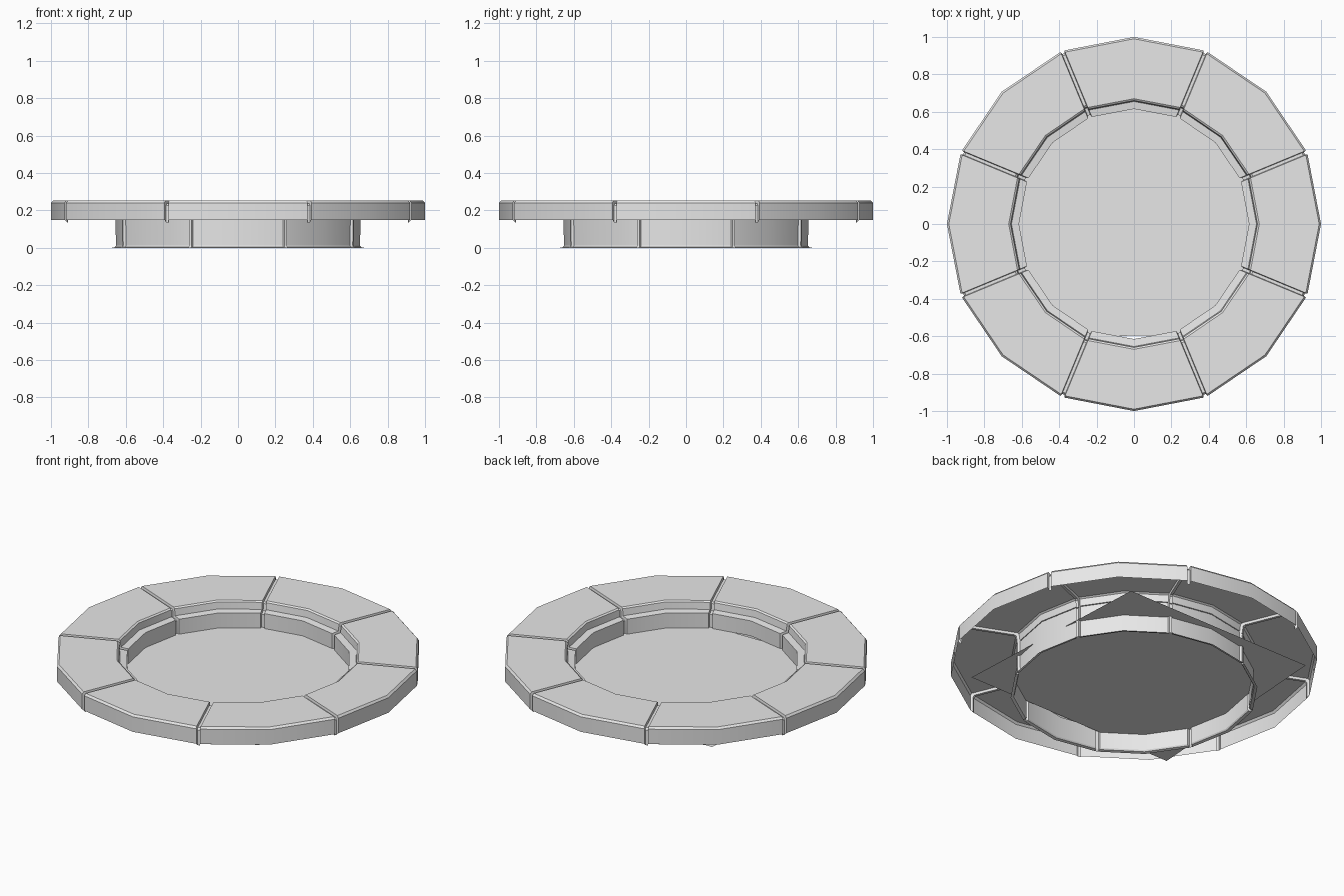
import bpy
import bmesh
import math

if "Cube" in bpy.data.objects:
    bpy.data.objects.remove(bpy.data.objects["Cube"], do_unlink=True)

stone = bpy.data.materials.new("light_grey_stone")
stone.use_nodes = True
GREY = (0.8, 0.8, 0.8, 1)
stone.diffuse_color = GREY
stone.node_tree.nodes["Principled BSDF"].inputs["Base Color"].default_value = GREY

SIDES = 16
HALF_GAP = 0.011


def finish(name, bm):
    mesh = bpy.data.meshes.new(name)
    bm.to_mesh(mesh)
    bm.free()
    mesh.materials.append(stone)
    obj = bpy.data.objects.new(name, mesh)
    bpy.context.collection.objects.link(obj)
    return obj


def stations():
    """Angle, sideways shift and groove flag; every other corner is a groove."""
    for i in range(SIDES):
        angle = math.tau * i / SIDES
        if i % 2 == 0:
            yield angle, 0, False
        else:
            yield angle, -HALF_GAP, False
            yield angle, -HALF_GAP * 0.7, True
            yield angle, HALF_GAP * 0.7, True
            yield angle, HALF_GAP, False


def grooved_ring(name, profile):
    """Sweep points (radius, height, groove radius shift, groove height shift)."""
    bm = bmesh.new()
    rows = []
    for angle, side, groove in stations():
        c, s = math.cos(angle), math.sin(angle)
        row = []
        for r, z, dr, dz in profile:
            if groove:
                r, z = r + dr, z + dz
            row.append(bm.verts.new((r * c - side * s, r * s + side * c, z)))
        rows.append(row)
    for a, b in zip(rows, rows[1:] + rows[:1]):
        for k in range(len(profile) - 1):
            bm.faces.new((a[k], b[k], b[k + 1], a[k + 1]))
    obj = finish(name, bm)
    bpy.ops.object.select_all(action="DESELECT")
    obj.select_set(True)
    bpy.context.view_layer.objects.active = obj
    bpy.ops.object.shade_smooth_by_angle(angle=math.radians(30))
    return obj


# Overhanging rim, open underneath, with an inner step down to the floor
d = 0.014
grooved_ring("rim", [
    (1.0, 0.15, -d, -d),
    (1.0, 0.24, -d, -d),
    (0.99, 0.252, -d, -d),
    (0.67, 0.252, d, -d),
    (0.66, 0.245, d, -d),
    (0.655, 0.205, d, -d),
    (0.615, 0.2, d, -d),
    (0.615, 0.11, d, 0),
])

# Thin lower wall with a small flared foot
grooved_ring("base_wall", [
    (0.655, 0.2, d, -d),
    (0.653, 0.012, d, 0),
    (0.658, 0.004, d, 0),
    (0.675, 0, 0, 0),
])

# Rough four-cornered floor whose corners poke through the wall
floor = bmesh.new()
corners = [(-0.74, -0.605), (0.66, -0.59), (0.6, 0.69), (-0.65, 0.68)]
floor.faces.new([floor.verts.new((x, y, 0.11)) for x, y in corners])
finish("floor", floor)
